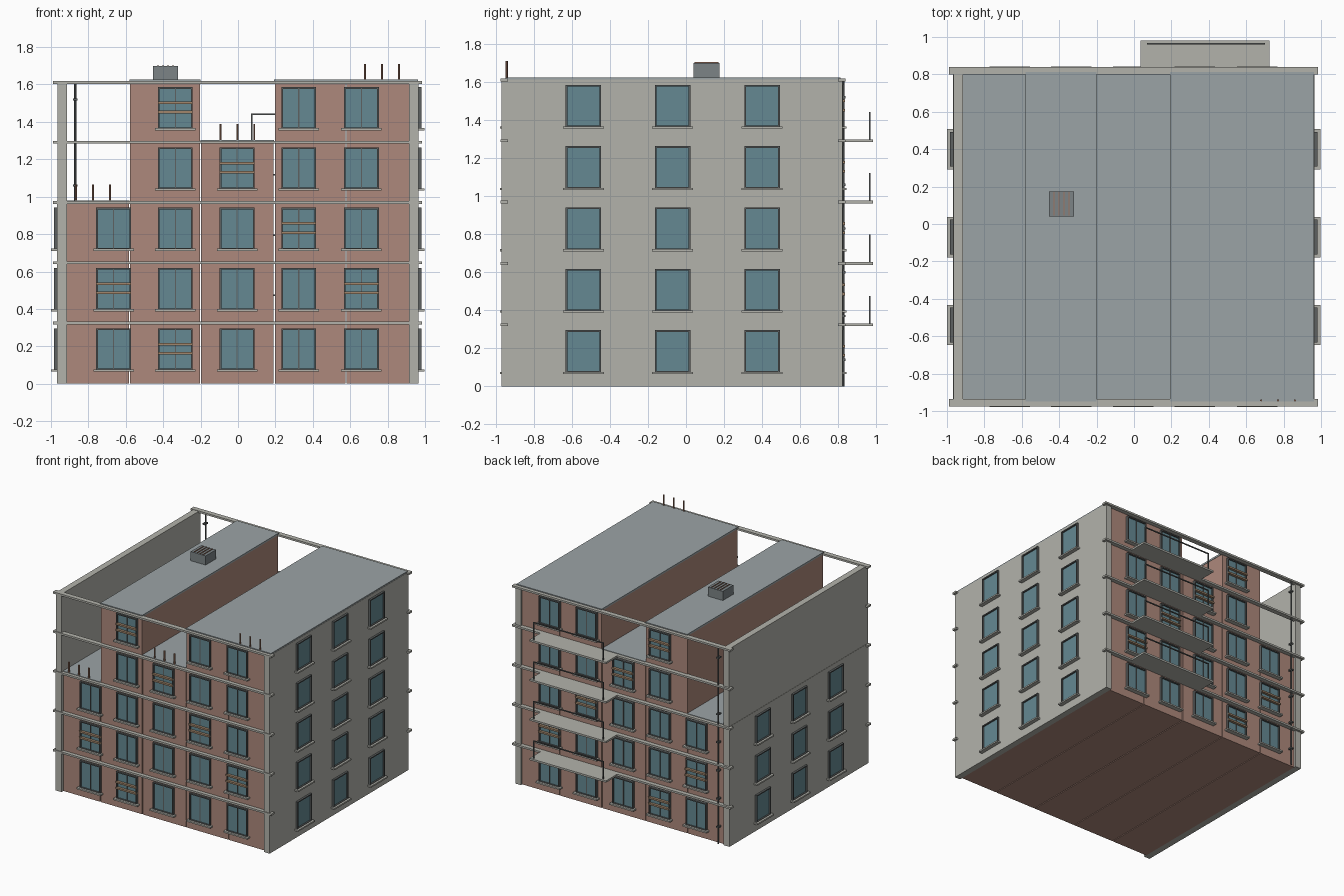
import bpy, bmesh
from mathutils import Matrix, Vector

if "Cube" in bpy.data.objects:
    bpy.data.objects.remove(bpy.data.objects["Cube"])


def material(name, rgb):
    m = bpy.data.materials.new(name)
    m.diffuse_color = (*rgb, 1)
    m.use_nodes = True
    m.node_tree.nodes["Principled BSDF"].inputs["Base Color"].default_value = m.diffuse_color
    return m


CONCRETE = material("concrete", (0.45, 0.45, 0.41))
BRICK = material("brick", (0.42, 0.25, 0.20))
GLASS = material("glass", (0.13, 0.25, 0.29))
METAL = material("dark_metal", (0.11, 0.12, 0.12))
ROOF = material("roofing", (0.33, 0.37, 0.38))
UNIT = material("unit_casing", (0.20, 0.23, 0.24))
WOOD = material("timber", (0.36, 0.24, 0.15))
RUST = material("rust", (0.35, 0.18, 0.12))

parts = {}


def part(name, mat):
    return parts.setdefault(name, (bmesh.new(), mat))[0]


def box(name, mat, x, y, z):
    """Add a box spanning the given (low, high) ranges to a named part."""
    size = Vector([r[1] - r[0] for r in (x, y, z)])
    mid = Vector([(r[0] + r[1]) / 2 for r in (x, y, z)])
    bmesh.ops.create_cube(part(name, mat), size=1,
                          matrix=Matrix.Translation(mid) @ Matrix.Diagonal((*size, 1)))


def rod(name, mat, x, y, z0, z1, r, sides=8):
    bmesh.ops.create_cone(part(name, mat), cap_ends=True, segments=sides, radius1=r, radius2=r,
                          depth=z1 - z0, matrix=Matrix.Translation((x, y, (z0 + z1) / 2)))


FLOOR = 0.3225
FRONT, BACK = -0.945, 0.81
# wall plane position and outward direction for each side
SIDES = {"front": (FRONT, -1), "back": (BACK, 1), "left": (-0.968, -1), "right": (0.965, 1)}


def window(side, u, floor, boarded=False):
    plane, out = SIDES[side]
    z = floor * FLOOR
    facade = side in ("front", "back")

    def piece(name, mat, du, dz, depth):
        a = (u + du[0], u + du[1])
        n = tuple(sorted((plane - out * 0.01, plane + out * depth)))
        zz = (z + dz[0], z + dz[1])
        box(f"{side}_{name}", mat, *((a, n) if facade else (n, a)), zz)

    w, lo, hi, t = 0.093, 0.072, 0.296, 0.009
    piece("window_glass", GLASS, (-w + t, w - t), (lo + t, hi - t), 0.004)
    for s in (-1, 1):
        piece("window_frames", METAL, sorted((s * w, s * (w - t))), (lo, hi), 0.016)
    piece("window_frames", METAL, (-w + t, w - t), (lo, lo + t), 0.016)
    piece("window_frames", METAL, (-w + t, w - t), (hi - t, hi), 0.016)
    if facade:
        piece("window_mullions", METAL, (-0.003, 0.003), (lo + t, hi - t), 0.009)
    piece("window_sills", CONCRETE, (-0.108, 0.108), (0.065, 0.077), 0.033)
    if boarded:
        for bz in (0.163, 0.212):
            piece("window_boards", WOOD, (-w, w), (bz - 0.007, bz + 0.007), 0.025)


# brick bays: x range, storeys, window centre, boarded floors
BAYS = [((-0.915, -0.583), 3, -0.665, (1,)),
        ((-0.577, -0.203), 5, -0.335, (0, 4)),
        ((-0.197, 0.190), 4, -0.005, (3,)),
        ((0.197, 0.574), 5, 0.325, (2,)),
        ((0.580, 0.915), 5, 0.660, (1,))]
for i, (x, n, wx, boarded) in enumerate(BAYS):
    box(f"brick_bay_{i + 1}", BRICK, x, (FRONT, BACK - 0.005), (0, n * FLOOR))
    for f in range(n):
        for side in ("front", "back"):
            window(side, wx, f, f in boarded)

# roof slabs at each stepped level
for name, x, n in (("low_roof", (-0.917, -0.579), 3), ("tower_roof", (-0.579, -0.200), 5),
                   ("middle_roof", (-0.200, 0.193), 4), ("main_roof", (0.193, 0.963), 5)):
    box(name, ROOF, x, (-0.950, 0.812), (n * FLOOR - 0.002, n * FLOOR + 0.013))

# concrete end walls and their windows
box("left_wall", CONCRETE, (-0.968, -0.915), (-0.970, 0.822), (0, 3 * FLOOR + 0.012))
box("left_upper_wall", CONCRETE, (-0.966, -0.915), (-0.970, 0.822), (3 * FLOOR + 0.012, 1.615))
box("right_wall", CONCRETE, (0.915, 0.965), (-0.970, 0.822), (0, 1.615))
for y in (-0.54, -0.07, 0.40):
    for f in range(5):
        window("right", y, f)
        if f < 3:
            window("left", y, f)

# floor bands across both facades
for f in range(1, 6):
    z = (f * FLOOR - 0.006, f * FLOOR + 0.009) if f < 5 else (1.603, 1.618)
    box("front_bands", CONCRETE, (-0.988, 0.985), (-0.976, -0.936), z)
    box("back_bands", CONCRETE, (-0.988, 0.985), (0.800, 0.840), z)

# rear balconies with railings
for f in range(1, 5):
    z = f * FLOOR
    box("balcony_slabs", CONCRETE, (0.035, 0.725), (0.80, 0.982), (z - 0.006, z + 0.009))
    for x in (0.073, 0.697):
        box("balcony_posts", METAL, (x - 0.004, x + 0.004), (0.961, 0.969), (z, z + 0.150))
    box("balcony_rails", METAL, (0.069, 0.701), (0.961, 0.969), (z + 0.146, z + 0.154))

# drainpipe with brackets
rod("drainpipe", METAL, -0.870, 0.826, 0, 1.605, 0.007)
for i in range(7):
    z = 0.14 + i * 0.23
    box("drainpipe_brackets", METAL, (-0.881, -0.859), (0.803, 0.838), (z - 0.006, z + 0.006))

# exposed reinforcing bars on the front roof edges
for cx, n in ((-0.775, 3), (-0.003, 4), (0.77, 5)):
    for d in (-0.09, 0, 0.09):
        rod("reinforcing_bars", RUST, cx + d, -0.943, n * FLOOR, n * FLOOR + 0.098, 0.006, 6)

# rooftop unit with slats
box("rooftop_unit", UNIT, (-0.455, -0.320), (0.040, 0.175), (1.62, 1.70))
for i in range(4):
    x = -0.4275 + i * 0.0267
    box("rooftop_unit_slats", RUST, (x - 0.003, x + 0.003), (0.045, 0.170), (1.70, 1.705))

# turn collected parts into objects
for name, (bm, mat) in parts.items():
    mesh = bpy.data.meshes.new(name)
    bm.to_mesh(mesh)
    bm.free()
    mesh.materials.append(mat)
    bpy.context.collection.objects.link(bpy.data.objects.new(name, mesh))
